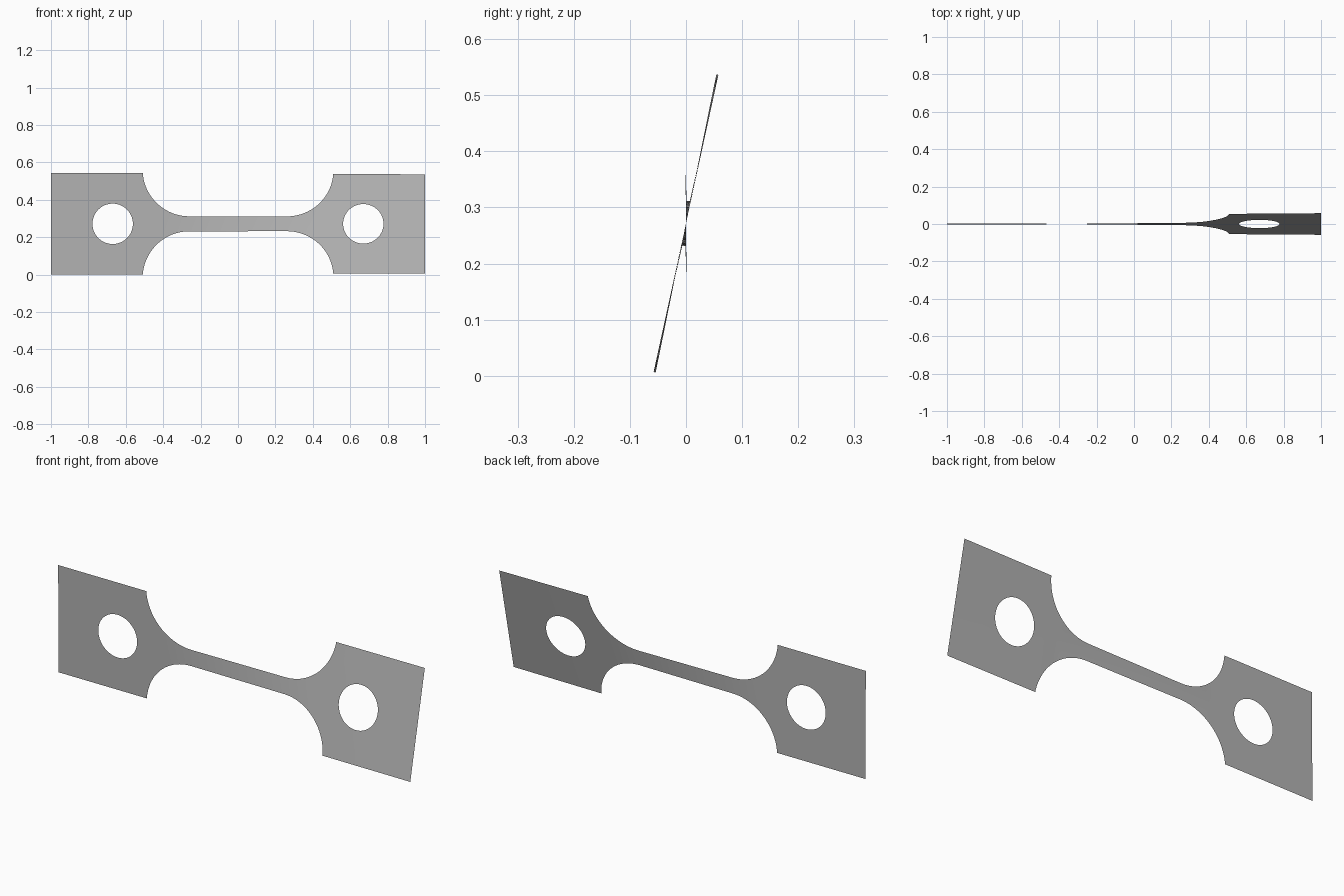
import bpy, bmesh
from math import sin, cos, pi, sqrt, radians

cube = bpy.data.objects.get("Cube")
if cube:
    bpy.data.objects.remove(cube)

MID, PLATE_HALF, NECK_HALF = 0.2715, 0.271, 0.04
FILLET_X, FILLET_R = 0.26, 0.25
HOLE_X, HOLE_R = 0.67, 0.108
SHOULDER_X = FILLET_X + sqrt(FILLET_R**2 - (NECK_HALF + FILLET_R - PLATE_HALF)**2)


def half_height(x):
    """Outline: neck, round fillet, then square grip plate."""
    x = abs(x)
    if x <= FILLET_X:
        return NECK_HALF
    if x >= SHOULDER_X:
        return PLATE_HALF
    return NECK_HALF + FILLET_R - sqrt(FILLET_R**2 - (x - FILLET_X)**2)


def hole_height(x):
    return sqrt(max(0.0, HOLE_R**2 - (abs(x) - HOLE_X)**2))


def twist(x):
    """The neck takes nearly all of the twist."""
    t = min(1.0, max(0.0, (x + 0.42) / 0.84))
    angle = -0.5 + 12.0 * t + max(0.0, x - 0.5) * 1.6
    return radians(angle)


def place(x, height):
    a = twist(x)
    return (x, height * sin(a), MID + height * cos(a))


# Column positions: even on the neck, by angle round fillets and holes
half = [FILLET_X * i / 10 for i in range(10)]
end = SHOULDER_X - FILLET_X
half += [FILLET_X + end * sin(pi / 2 * i / 24) for i in range(25)]
half += [HOLE_X - HOLE_R * cos(pi * i / 32) for i in range(33)]
half += [0.535, 0.83, 0.91, 1.0]
half.sort()
columns = [-x for x in reversed(half[1:])] + half

# Twisted sheet, upper and lower halves, open at the two holes
bm = bmesh.new()
ROWS = 4
for side in (1, -1):
    previous = None
    for x in columns:
        low, high = hole_height(x), half_height(x)
        column = [bm.verts.new(place(x, side * (low + (high - low) * r / ROWS)))
                  for r in range(ROWS + 1)]
        if previous:
            for r in range(ROWS):
                quad = [previous[r], column[r], column[r + 1], previous[r + 1]]
                bm.faces.new(quad if side > 0 else quad[::-1])
        previous = column
bmesh.ops.remove_doubles(bm, verts=bm.verts, dist=0.0001)

mesh = bpy.data.meshes.new("twisted_test_strip")
bm.to_mesh(mesh)
bm.free()
strip = bpy.data.objects.new("twisted_test_strip", mesh)
bpy.context.collection.objects.link(strip)

# Plain grey metal
grey = bpy.data.materials.new("plain_grey")
grey.use_nodes = True
colour = (0.45, 0.45, 0.45, 1)
grey.diffuse_color = colour
grey.node_tree.nodes["Principled BSDF"].inputs["Base Color"].default_value = colour
mesh.materials.append(grey)

bpy.context.view_layer.objects.active = strip
strip.select_set(True)
bpy.ops.object.shade_smooth_by_angle()
